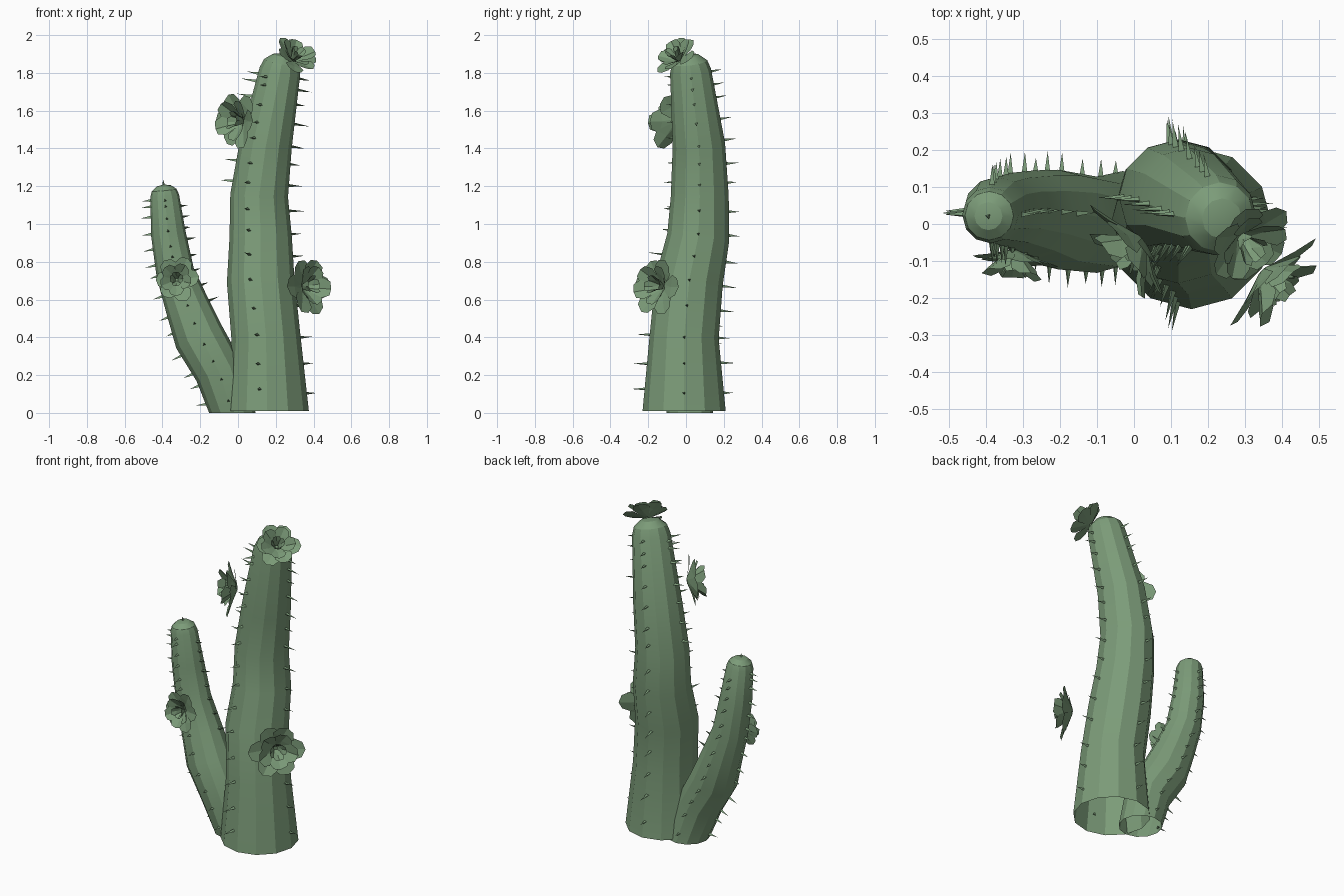
import bpy, bmesh, math, random
from mathutils import Vector

if "Cube" in bpy.data.objects:
    bpy.data.objects.remove(bpy.data.objects["Cube"])

random.seed(4)
green = bpy.data.materials.new("cactus_green")
green.diffuse_color = (0.2, 0.33, 0.19, 1)
green.use_nodes = True
green.node_tree.nodes["Principled BSDF"].inputs["Base Color"].default_value = green.diffuse_color


def finish(bm, name, angle=None):
    me = bpy.data.meshes.new(name)
    bm.to_mesh(me)
    bm.free()
    me.materials.append(green)
    ob = bpy.data.objects.new(name, me)
    bpy.context.collection.objects.link(ob)
    if angle:
        bpy.ops.object.select_all(action='DESELECT')
        ob.select_set(True)
        bpy.context.view_layer.objects.active = ob
        bpy.ops.object.shade_smooth_by_angle(angle=math.radians(angle))
    return ob


def frames(path):
    """Centre, radius and cross-section axes at each path point."""
    pts = [Vector(p[:3]) for p in path]
    out = []
    for i, p in enumerate(pts):
        d = (pts[min(i + 1, len(pts) - 1)] - pts[max(i - 1, 0)]).normalized()
        if i == 0:
            d = Vector((0, 0, 1))
        v = d.cross(Vector((1, 0, 0))).normalized()
        out.append((p, path[i][3], v.cross(d), v, d))
    return out


def stem(name, path, sides, cap_h):
    """Open-bottomed tapering tube with a rounded tip."""
    fr = frames(path)
    p, r, u, v, d = fr[-1]
    rings = fr + [(p + d * cap_h * math.sin(a), r * math.cos(a), u, v, d)
                  for a in (math.radians(30), math.radians(60))]
    bm = bmesh.new()
    prev = None
    for c, rad, a, b, _ in rings:
        ring = [bm.verts.new(c + rad * (a * math.cos(2 * math.pi * k / sides)
                                        + b * math.sin(2 * math.pi * k / sides)))
                for k in range(sides)]
        if prev:
            for k in range(sides):
                n = (k + 1) % sides
                bm.faces.new((prev[k], prev[n], ring[n], ring[k]))
        prev = ring
    tip = bm.verts.new(p + d * cap_h)
    for k in range(sides):
        bm.faces.new((prev[k], prev[(k + 1) % sides], tip))
    bm.normal_update()
    finish(bm, name, 24)
    return fr, p + d * cap_h, d


def spike(bm, pos, out, length, rad):
    """Three-sided thorn."""
    s = out.orthogonal().normalized()
    t = out.cross(s)
    base = [bm.verts.new(pos - out * 0.01 + rad * (s * math.cos(a) + t * math.sin(a)))
            for a in (0, 2.094, 4.189)]
    tip = bm.verts.new(pos + out * length)
    for k in range(3):
        bm.faces.new((base[k], base[(k + 1) % 3], tip))


def spines(name, fr, z0, z1, count, length, hidden, start, lean=0, tip=None):
    """Four rows of thorns; the row facing the other stem starts higher."""
    bm = bmesh.new()
    for row in range(4):
        for i in range(count):
            f = i / (count - 1)
            ang = row * math.pi / 2 + (0, .3, 0, -1)[row] * lean * (.4 + f)
            z = z0 + (z1 - z0) * (1 - (1 - f) ** 1.25) + random.uniform(-.015, .015)
            if row == hidden and z < start:
                continue
            for a, b in zip(fr, fr[1:]):
                if a[0].z <= z <= b[0].z:
                    t = (z - a[0].z) / (b[0].z - a[0].z)
                    c, u, v = (a[j].lerp(b[j], t) for j in (0, 2, 3))
                    r = a[1] + (b[1] - a[1]) * t
                    out = (u * math.cos(ang) + v * math.sin(ang)).normalized()
                    spike(bm, c + out * r, out, length * random.uniform(.7, 1.25), 0.010)
                    break
    if tip:
        spike(bm, tip[0], tip[1], 0.025, 0.01)
    finish(bm, name)


def flower(name, centre, normal, radius):
    """Three cupped rings of broad pointed petals."""
    n = Vector(normal).normalized()
    s = n.cross(Vector((0, 0, 1))).normalized()
    t = n.cross(s)
    c = Vector(centre)
    bm = bmesh.new()
    # petals, reach, rise, half width, twist
    for num, reach, rise, w, twist in ((6, 1.03, .2, .42, 0), (5, .78, .48, .36, .4),
                                       (4, .32, .45, .2, .1)):
        for k in range(num):
            a = 2 * math.pi * k / num + twist + random.uniform(-.12, .12)
            o = s * math.cos(a) + t * math.sin(a)
            q = n.cross(o)
            L = reach * random.uniform(.9, 1.08)
            h = rise + random.uniform(-.12, .14)

            def pt(x, y, z):
                return bm.verts.new(c + radius * (o * x + q * y + n * z))
            b0, b1 = pt(.06, -.08, -.08), pt(.06, .08, -.08)
            m0, m1, m2 = pt(L * .6, -w, h * .75), pt(L * .55, 0, h * .4), pt(L * .6, w, h * .75)
            e0, e1, e2 = pt(L * .88, -w * .7, h), pt(L, 0, h * .95), pt(L * .88, w * .7, h)
            bm.faces.new((b0, m0, m1))
            bm.faces.new((b0, m1, b1))
            bm.faces.new((b1, m1, m2))
            bm.faces.new((m0, e0, e1, m1))
            bm.faces.new((m1, e1, e2, m2))
    finish(bm, name)


# Tall trunk
trunk = [(.155, -.01, .01, .22), (.148, -.01, .4, .183), (.12, .017, .7, .179),
         (.12, .065, .93, .165), (.112, .073, 1.15, .153), (.147, .068, 1.42, .139),
         (.222, .024, 1.81, .109)]
fr, tip, d = stem("trunk", trunk, 12, .095)
spines("trunk_spines", fr, .11, 1.79, 15, .067, 2, 1.2, .45)

# Side arm curving up on the left
arm = [(-.03, .02, 0, .123), (-.10, -.002, .22, .13), (-.205, .012, .40, .135),
       (-.27, .028, .57, .117), (-.333, .037, .745, .101), (-.369, .035, .95, .092),
       (-.388, .024, 1.15, .076)]
fr, tip, d = stem("side_arm", arm, 12, .06)
spines("side_arm_spines", fr, .07, 1.14, 14, .045, 0, .52, tip=(tip, d))

# Blossoms
flower("flower_low_right", (.355, -.135, .67), (.65, -.65, .12), .152)
flower("flower_top", (.295, -.04, 1.875), (.45, -.5, .65), .125)
flower("flower_high_left", (.015, -.05, 1.545), (-.72, -.6, .05), .15)
flower("flower_arm", (-.325, -.08, .705), (-.05, -1, .12), .115)
